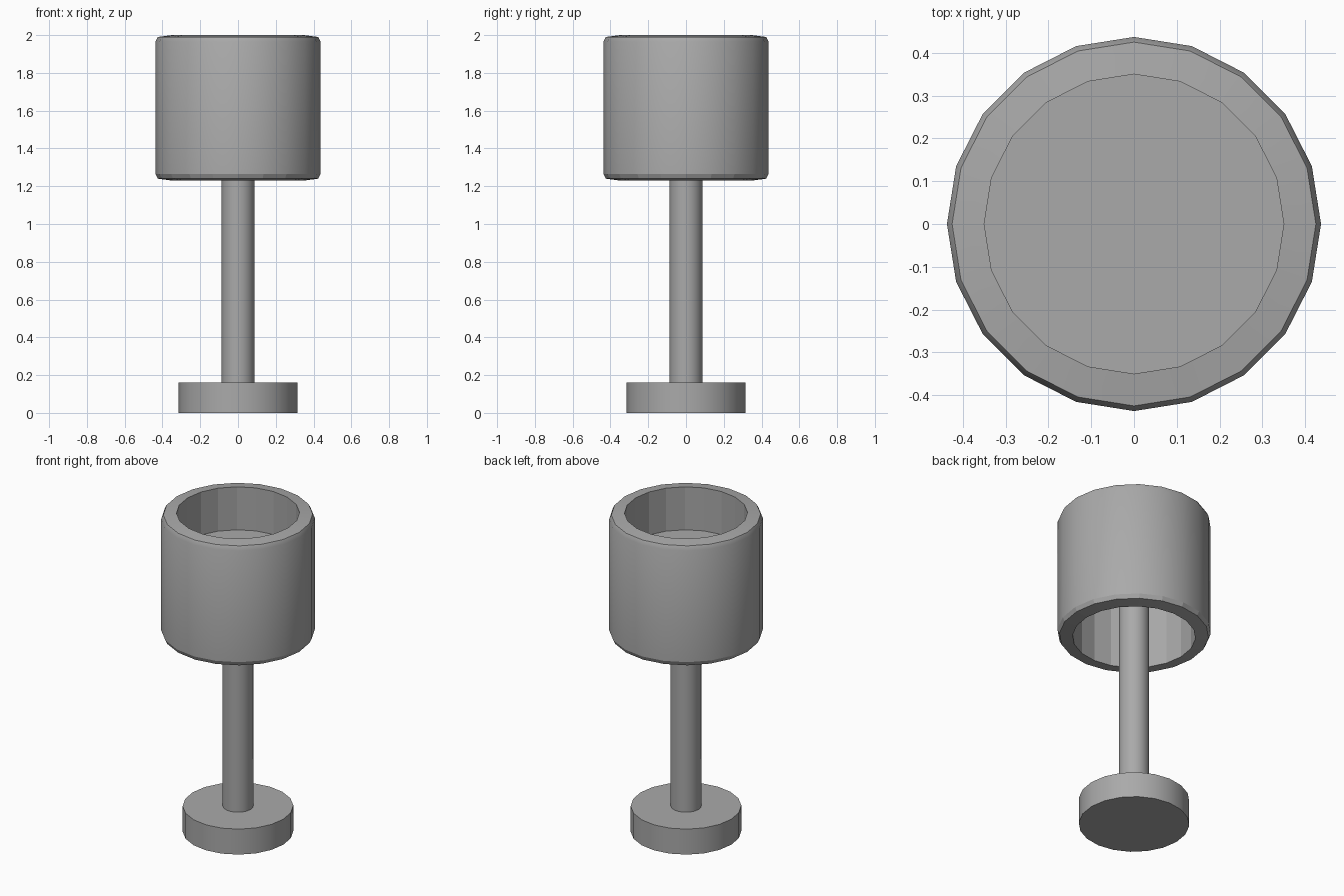
import bpy
import bmesh
from math import radians, sin, cos, tau

SIDES = 20

old = bpy.data.objects.get("Cube")
if old:
    bpy.data.objects.remove(old, do_unlink=True)

grey = bpy.data.materials.new("plain grey")
grey.use_nodes = True
color = (0.4, 0.4, 0.4, 1)
grey.diffuse_color = color
grey.node_tree.nodes["Principled BSDF"].inputs["Base Color"].default_value = color


def lathe(name, profile, closed=False):
    """Turn a (radius, z) profile round the z axis; open profiles get end caps."""
    bm = bmesh.new()
    rings = [[bm.verts.new((r * cos(tau * i / SIDES), r * sin(tau * i / SIDES), z))
              for i in range(SIDES)] for r, z in profile]
    pairs = list(zip(rings, rings[1:]))
    if closed:
        pairs.append((rings[-1], rings[0]))
    else:
        bm.faces.new(rings[0])
        bm.faces.new(rings[-1])
    for low, high in pairs:
        for i in range(SIDES):
            j = (i + 1) % SIDES
            bm.faces.new((low[i], low[j], high[j], high[i]))
    bmesh.ops.recalc_face_normals(bm, faces=bm.faces)
    mesh = bpy.data.meshes.new(name)
    bm.to_mesh(mesh)
    bm.free()
    mesh.materials.append(grey)
    obj = bpy.data.objects.new(name, mesh)
    bpy.context.collection.objects.link(obj)
    bpy.ops.object.select_all(action="DESELECT")
    obj.select_set(True)
    bpy.context.view_layer.objects.active = obj
    bpy.ops.object.shade_smooth_by_angle(angle=radians(30))
    return obj


# Foot and stem
lathe("base", [(0.315, 0), (0.315, 0.16)])
lathe("stem", [(0.087, 0.16), (0.087, 1.7)])

# Hollow shade with softened rims; its inner wall stays faceted
shade = lathe("shade", [(0.35, 1.23), (0.425, 1.24), (0.437, 1.265),
                        (0.437, 1.965), (0.425, 1.99), (0.35, 2.0)], closed=True)
for face in shade.data.polygons:
    if face.normal.dot(face.center * 1) < 0 or (
            face.normal.x * face.center.x + face.normal.y * face.center.y < -0.1):
        face.use_smooth = False

# Plate that closes the shade and carries it on the stem
lathe("shade_plate", [(0.35, 1.69), (0.35, 1.73)])
